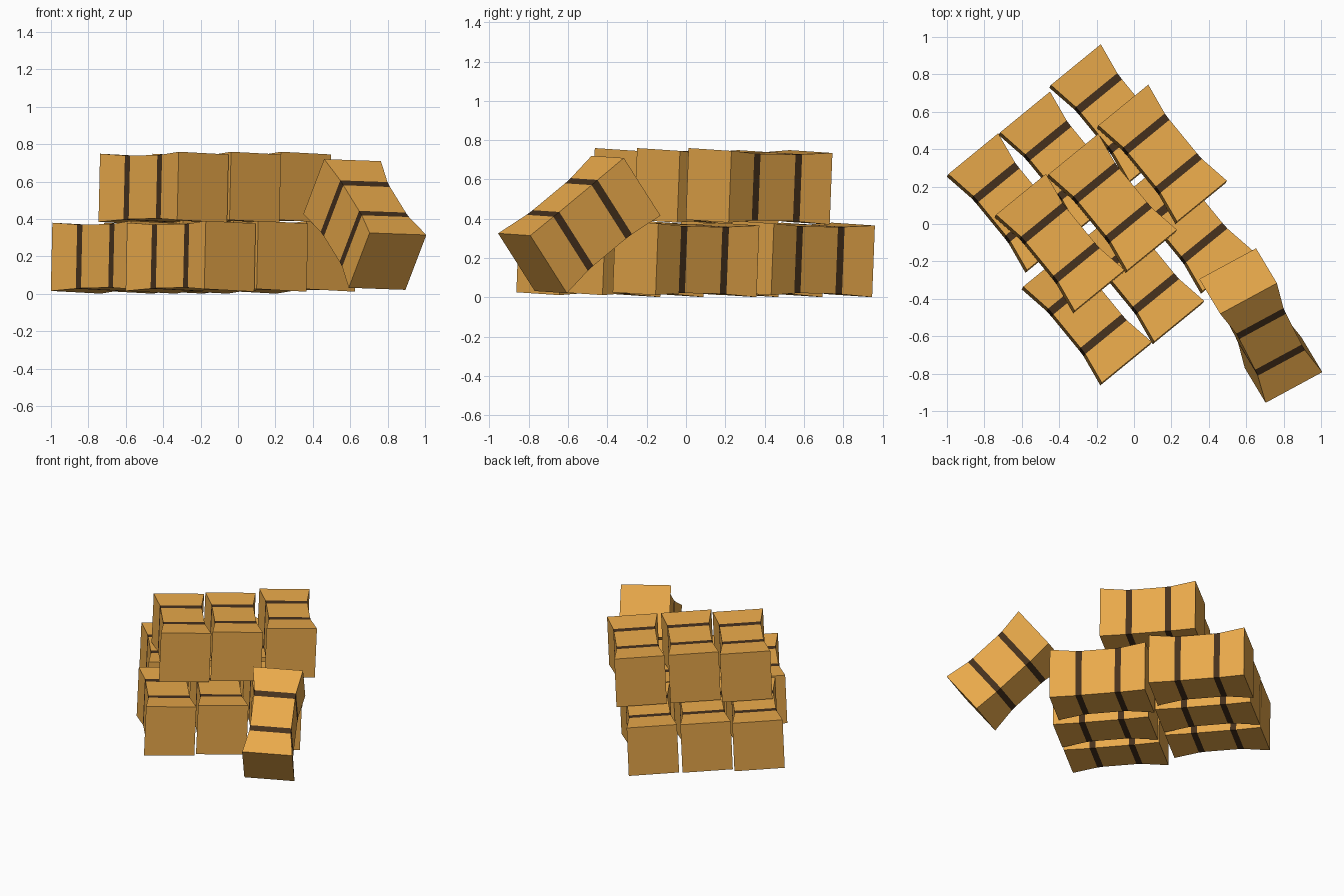
import bpy, bmesh
from math import radians
from mathutils import Matrix, Vector, Euler

if "Cube" in bpy.data.objects:
    bpy.data.objects.remove(bpy.data.objects["Cube"])


def material(name, color):
    m = bpy.data.materials.new(name)
    m.diffuse_color = color
    m.use_nodes = True
    m.node_tree.nodes["Principled BSDF"].inputs["Base Color"].default_value = m.diffuse_color
    return m


straw = material("straw", (0.82, 0.40, 0.07, 1))
strap = material("dark_strap", (0.06, 0.03, 0.012, 1))

# Bale cross-sections along its length: position, width, height, pinched at the straps
half = [(0.332, 0.345, 0.365), (0.157, 0.287, 0.343), (0.115, 0.284, 0.340)]
stations = [(-x, w, h) for x, w, h in half] + half[::-1]


def bale_mesh():
    bm = bmesh.new()
    rings = [[bm.verts.new((x, sy * w / 2, sz * h / 2))
              for sy, sz in ((-1, -1), (1, -1), (1, 1), (-1, 1))]
             for x, w, h in stations]
    for i, (a, b) in enumerate(zip(rings, rings[1:])):
        for k in range(4):
            f = bm.faces.new((a[k], a[(k + 1) % 4], b[(k + 1) % 4], b[k]))
            f.material_index = 1 if i in (1, 3) else 0   # strap bands
    bm.faces.new(rings[0])
    bm.faces.new(rings[-1])
    bmesh.ops.recalc_face_normals(bm, faces=bm.faces)
    me = bpy.data.meshes.new("hay_bale")
    bm.to_mesh(me)
    bm.free()
    me.materials.append(straw)
    me.materials.append(strap)
    return me


mesh = bale_mesh()


def place(name, loc, rot):
    ob = bpy.data.objects.new(name, mesh)
    ob.matrix_world = Matrix.Translation(loc) @ rot.to_4x4()
    bpy.context.collection.objects.link(ob)


# Stacked bales: each row steps sideways, every bale slightly rolled
lie = Euler((radians(-2.4), radians(-0.9), radians(-50.7))).to_matrix()
rows = {
    "bottom_back_bale": [(-0.105, 0.588), (-0.376, 0.335), (-0.653, 0.112)],
    "bottom_front_bale": [(0.285, 0.0), (0.027, -0.27), (-0.253, -0.49)],
    "top_bale": [(0.149, 0.372), (-0.118, 0.11), (-0.398, -0.105)],
}
for name, spots in rows.items():
    z = 0.565 if name.startswith("top") else 0.196
    for i, (x, y) in enumerate(spots):
        place(f"{name}_{i + 1}", Vector((x, y, z)), lie)

# Bale leaning against the stack
u = Vector((0.24, -0.47, -0.39)).normalized()
w = Vector((0.88, 0.48, -0.03))
h = u.cross(w).normalized()
w = h.cross(u)
place("leaning_bale", Vector((0.678, -0.543, 0.371)), Matrix((u, w, h)).transposed())
